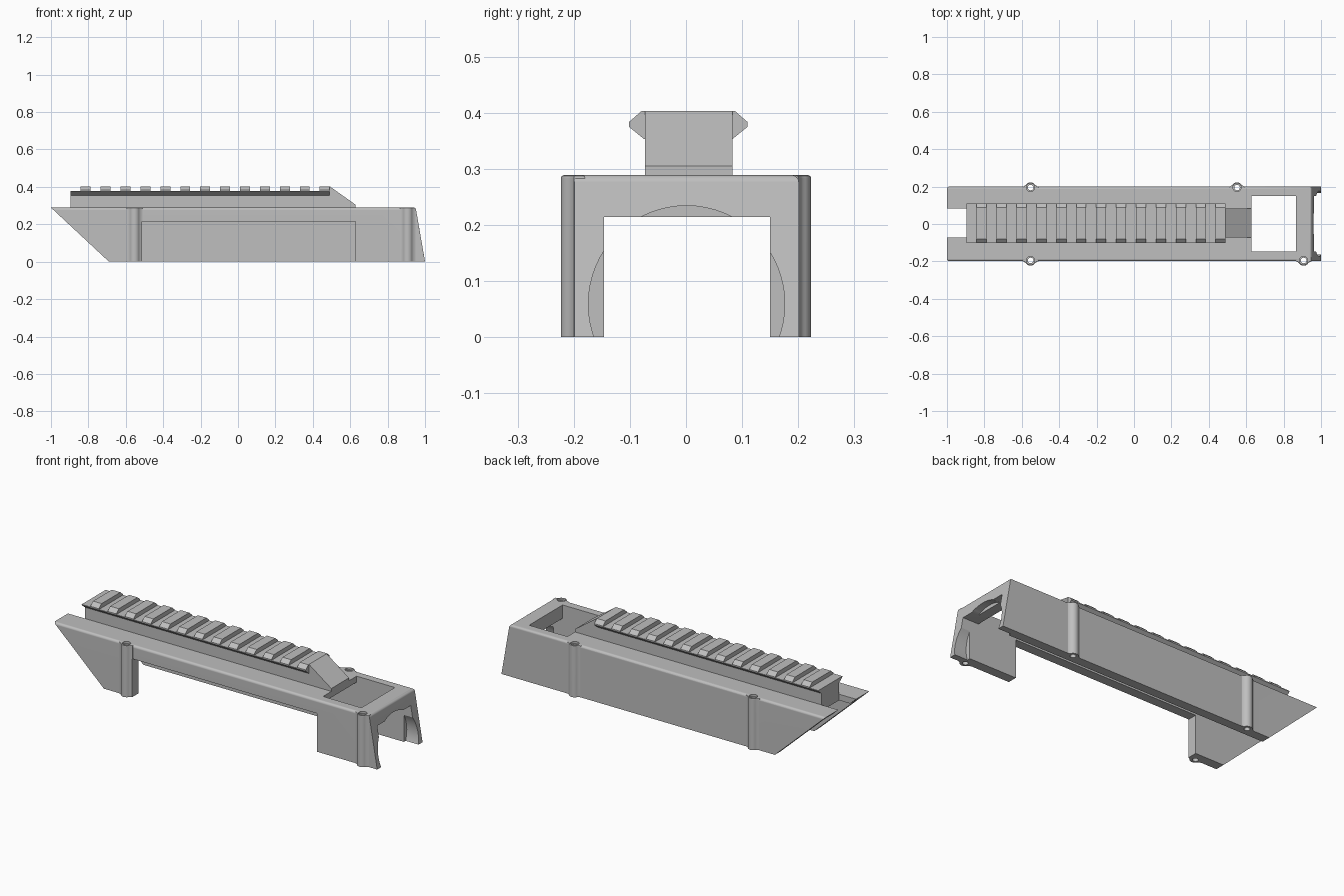
import bpy, bmesh, math
from mathutils import Vector

if "Cube" in bpy.data.objects:
    bpy.data.objects.remove(bpy.data.objects["Cube"])

grey = bpy.data.materials.new("matte_grey")
grey.use_nodes = True
grey.diffuse_color = (0.52, 0.52, 0.52, 1)
grey.node_tree.nodes["Principled BSDF"].inputs["Base Color"].default_value = (0.52, 0.52, 0.52, 1)


def prism(name, points, axis, lo, hi):
    """Extrude a 2D outline along an axis (outline uses the other two axes in order)."""
    def place(p, d):
        v = list(p)
        v.insert("xyz".index(axis), d)
        return Vector(v)
    bm = bmesh.new()
    face = bm.faces.new([bm.verts.new(place(p, lo)) for p in points])
    out = bmesh.ops.extrude_face_region(bm, geom=[face])
    moved = [g for g in out["geom"] if isinstance(g, bmesh.types.BMVert)]
    bmesh.ops.translate(bm, verts=moved, vec=place((0, 0), hi - lo))
    bmesh.ops.recalc_face_normals(bm, faces=bm.faces)
    mesh = bpy.data.meshes.new(name)
    bm.to_mesh(mesh)
    bm.free()
    mesh.materials.append(grey)
    ob = bpy.data.objects.new(name, mesh)
    bpy.context.collection.objects.link(ob)
    return ob


def round_top(ob, offset, segments):
    """Round the upper edges, leaving the pointed rear tip sharp."""
    bm = bmesh.new()
    bm.from_mesh(ob.data)
    upper = [e for e in bm.edges if all(v.co.z > 0.28 for v in e.verts)
             and sum(v.co.x for v in e.verts) > -1.5]
    bmesh.ops.bevel(bm, geom=upper, offset=offset, segments=segments,
                    profile=0.5, affect="EDGES")
    bm.to_mesh(ob.data)
    bm.free()


def rect(a, b, c, d):
    return [(a, c), (b, c), (b, d), (a, d)]


def circle(u, v, r, n):
    return [(u + r * math.cos(math.tau * i / n), v + r * math.sin(math.tau * i / n))
            for i in range(n)]


def activate(ob):
    bpy.ops.object.select_all(action="DESELECT")
    ob.select_set(True)
    bpy.context.view_layer.objects.active = ob


def combine(ob, tool, operation):
    activate(ob)
    mod = ob.modifiers.new("combine", "BOOLEAN")
    mod.operation, mod.object, mod.solver = operation, tool, "EXACT"
    bpy.ops.object.modifier_apply(modifier=mod.name)
    bpy.data.objects.remove(tool)


MID, TOP, LINTEL, CEILING = 0.001, 0.289, 0.214, 0.255
STEM = (-0.073, 0.083)
REAR, RAMP_END = -0.895, 0.628

# Handguard shell: slanted ends, rounded upper edges
shell = prism("handguard_shell", [(-1, TOP), (-0.69, 0), (1, 0), (0.95, TOP)],
              "y", MID - 0.2, MID + 0.2)
round_top(shell, 0.013, 4)

# Screw bosses with flared roots on the side walls
bosses = [(-0.553, -1), (-0.553, 1), (0.551, 1), (0.907, -1)]
flare = [(0.042, 0.18), (0.042, 0.2), (0.035, 0.202), (0.029, 0.206)]
arc = [(0.029 * math.cos(math.radians(a)), 0.194 + 0.029 * math.sin(math.radians(a)))
       for a in range(30, 151, 10)]
outline = flare + arc + [(-u, v) for u, v in reversed(flare)]
for x, side in bosses:
    boss = prism("boss", [(x + u, side * v) for u, v in outline], "z", 0, TOP - 0.0005)
    round_top(boss, 0.005, 2)
    combine(shell, boss, "UNION")

# Inner channel with raised ceiling, side opening, window, rear slot and front recess
cuts = [
    (rect(-0.146, 0.15, -0.1, LINTEL), "x", -1.2, 1.2),
    (rect(-0.146, 0.15, 0.1, CEILING), "x", -1.2, 0.865),
    (rect(-0.514, RAMP_END, -0.1, LINTEL), "y", -0.3, -0.1),
    (rect(RAMP_END, 0.865, -0.146, 0.15), "z", 0.1, 0.5),
    (rect(-1.1, REAR, *STEM), "z", 0.1, 0.5),
    (circle(MID, 0.059, 0.175, 64), "x", 0.92, 1.2),
]
# Screw holes with a wider seat at the top
for x, side in bosses:
    cuts.append((circle(x, side * 0.195, 0.015, 20), "z", -0.1, 0.5))
    cuts.append((circle(x, side * 0.195, 0.022, 20), "z", TOP - 0.012, 0.5))
for points, axis, lo, hi in cuts:
    combine(shell, prism("cutter", points, axis, lo, hi), "DIFFERENCE")

# Rail stem with the sloping front ramp
stem = prism("rail_stem", [(REAR, 0.27), (REAR, 0.37), (0.49, 0.37), (0.49, 0.403),
                           (RAMP_END, 0.305), (RAMP_END, 0.27)], "y", *STEM)

# Rail bed and the row of cross teeth
half_bed = [(0.079, 0.353), (0.106, 0.375), (0.106, 0.379)]
half_tooth = [(0.106, 0.379), (0.106, 0.383), (0.083, 0.403)]


def mirrored(half):
    right = [(0.004 + y, z) for y, z in half]
    return right + [(0.004 - y, z) for y, z in reversed(half)]


bed = prism("rail_bed", mirrored(half_bed), "x", REAR, 0.49)
parts = [shell, stem, bed]
for i in range(13):
    x = -0.841 + i * 0.1065
    parts.append(prism(f"rail_tooth_{i + 1}", mirrored(half_tooth), "x", x, x + 0.053))

for ob in parts:
    activate(ob)
    bpy.ops.object.shade_smooth_by_angle(angle=math.radians(30))

# Keep the broad walls flat beside the rounded edges
weighted = shell.modifiers.new("flat_walls", "WEIGHTED_NORMAL")
weighted.keep_sharp = True
